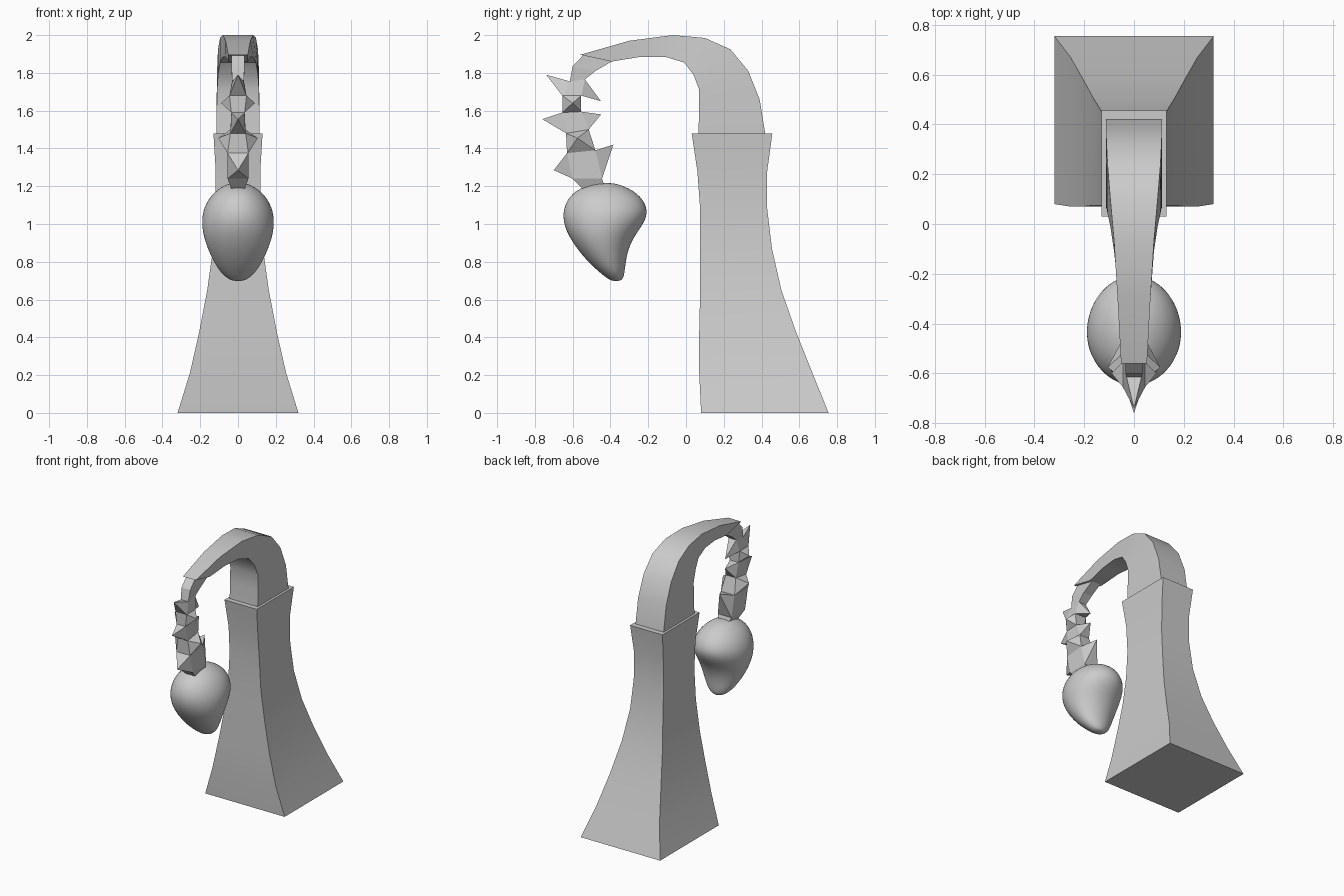
import bpy, bmesh, math
from mathutils import Vector


def loft(bm, rings):
    """Skin closed rings of points, capping both ends; returns the bands of faces."""
    vs = [[bm.verts.new(p) for p in r] for r in rings]
    n = len(rings[0])
    bands = [[bm.faces.new((a[i], a[(i + 1) % n], b[(i + 1) % n], b[i])) for i in range(n)]
             for a, b in zip(vs, vs[1:])]
    bm.faces.new(vs[0])
    bm.faces.new(vs[-1])
    return bands


def finish(bm, name, angle=None):
    bmesh.ops.recalc_face_normals(bm, faces=bm.faces[:])
    me = bpy.data.meshes.new(name)
    bm.to_mesh(me)
    bm.free()
    ob = bpy.data.objects.new(name, me)
    bpy.context.collection.objects.link(ob)
    bpy.ops.object.select_all(action='DESELECT')
    ob.select_set(True)
    bpy.context.view_layer.objects.active = ob
    if angle:
        bpy.ops.object.shade_smooth_by_angle(angle=math.radians(angle))
    return ob


def quad(yf, zf, yb, zb, w):
    return [(-w, yf, zf), (w, yf, zf), (w, yb, zb), (-w, yb, zb)]


# Flared pedestal: height, half width, front y, back y
bm = bmesh.new()
loft(bm, [quad(f, z, b, z, w) for z, w, f, b in [
    (0, .32, .08, .755), (.21, .255, .07, .67), (.43, .205, .07, .582),
    (.65, .163, .075, .505), (.87, .132, .075, .455), (1.08, .12, .075, .43),
    (1.28, .118, .06, .43), (1.48, .13, .03, .457)]])
finish(bm, "pedestal", 30)

# Tapering arch: inner (y, z), outer (y, z), half width
bm = bmesh.new()
loft(bm, [quad(*r) for r in [
    (.065, 1.475, .42, 1.475, .113), (.07, 1.6, .39, 1.66, .113),
    (.07, 1.71, .33, 1.81, .111), (.04, 1.79, .235, 1.925, .106),
    (-.01, 1.855, .10, 1.985, .095), (-.11, 1.885, -.07, 2.0, .08),
    (-.24, 1.885, -.30, 1.97, .066), (-.395, 1.86, -.56, 1.896, .052)]])
finish(bm, "arch", 30)

# Spiny stem: column sections with spikes pulled from alternate faces
bm = bmesh.new()
bands = loft(bm, [quad(*r) for r in [
    (-.545, 1.893, -.39, 1.862, .035), (-.60, 1.835, -.48, 1.81, .035),
    (-.615, 1.755, -.535, 1.765, .03), (-.655, 1.68, -.555, 1.68, .045),
    (-.655, 1.59, -.555, 1.595, .035), (-.635, 1.48, -.515, 1.5, .04),
    (-.63, 1.375, -.48, 1.39, .055), (-.60, 1.24, -.445, 1.24, .055),
    (-.545, 1.185, -.43, 1.195, .035)]])
spikes = [  # band, face (0 front, 1 right, 2 back, 3 left), tip
    (2, 0, (0, -.74, 1.79)), (2, 2, (0, -.45, 1.65)),
    (3, 1, (.09, -.60, 1.64)), (3, 3, (-.09, -.60, 1.64)),
    (4, 0, (0, -.76, 1.555)), (4, 2, (0, -.45, 1.58)),
    (5, 1, (.105, -.575, 1.455)), (5, 3, (-.105, -.575, 1.455)),
    (6, 0, (0, -.70, 1.285)), (6, 2, (0, -.385, 1.42))]
for band, side, tip in spikes:
    poked = bmesh.ops.poke(bm, faces=[bands[band][side]])
    poked["verts"][0].co = Vector(tip)
finish(bm, "spiny_stem")

# Smooth hanging pod: height, front y, back y, half width
bm = bmesh.new()
rings = []
for z, f, b, w in [
        (1.218, -.46, -.39, .035), (1.20, -.545, -.32, .085), (1.15, -.622, -.235, .15),
        (1.07, -.656, -.194, .19), (1.0, -.65, -.222, .194), (.94, -.625, -.268, .186),
        (.87, -.58, -.303, .163), (.80, -.52, -.318, .13), (.745, -.46, -.324, .095),
        (.71, -.415, -.333, .055), (.698, -.39, -.35, .022)]:
    rings.append([(w * math.sin(t), (f + b) / 2 - (b - f) / 2 * math.cos(t), z)
                  for t in (k * math.tau / 20 for k in range(20))])
loft(bm, rings)
pod = finish(bm, "pod", 180)
sub = pod.modifiers.new("smooth", 'SUBSURF')
sub.levels = sub.render_levels = 2
